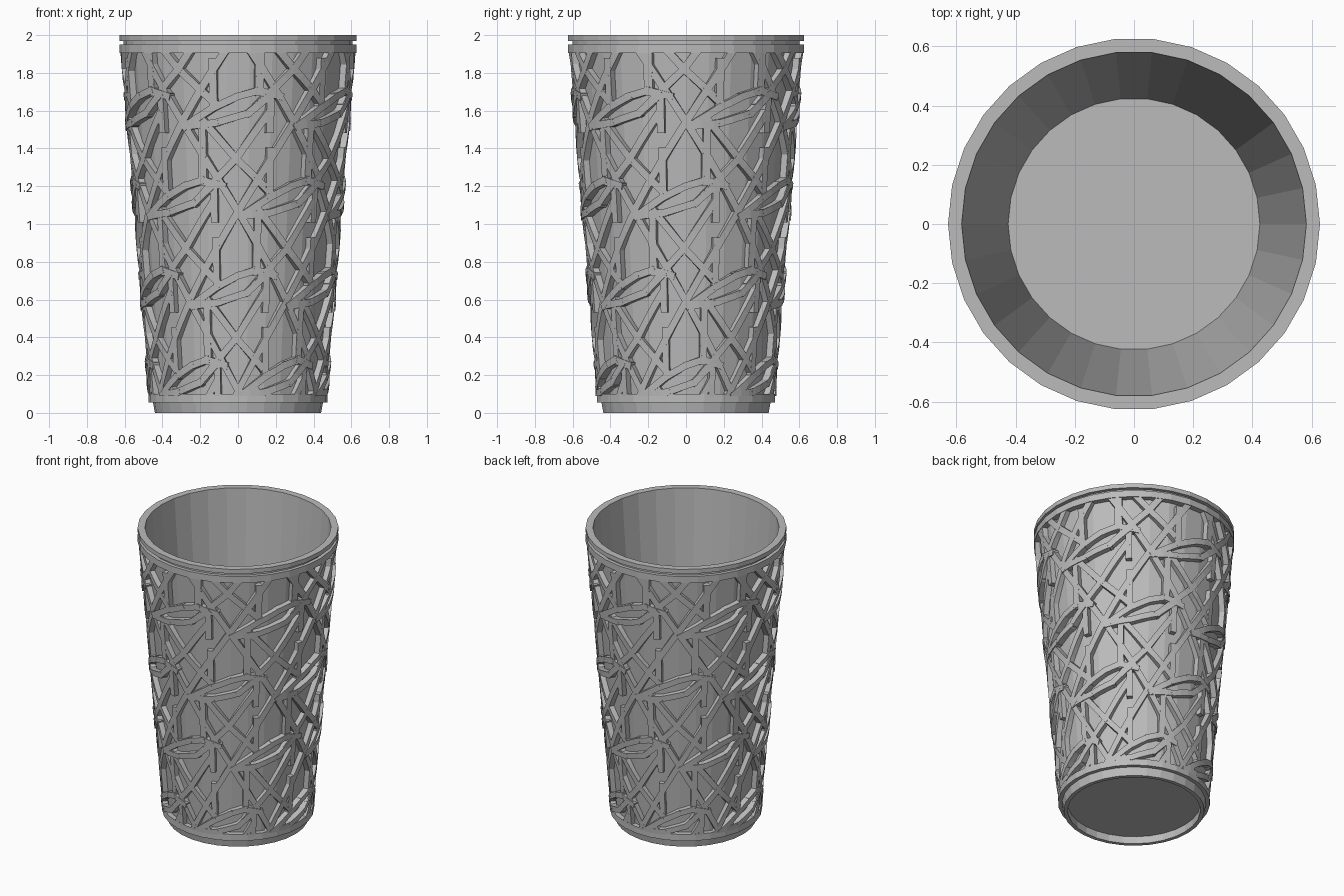
import bpy, bmesh
from math import sin, cos, pi, radians, atan2, hypot
from mathutils import Vector, Matrix

cube = bpy.data.objects.get("Cube")
if cube:
    bpy.data.objects.remove(cube, do_unlink=True)

# One plain grey for everything
grey = bpy.data.materials.new("plain grey")
grey.use_nodes = True
colour = (0.5, 0.5, 0.5, 1)
grey.diffuse_color = colour
grey.node_tree.nodes["Principled BSDF"].inputs["Base Color"].default_value = colour


def finish(bm, name):
    bmesh.ops.recalc_face_normals(bm, faces=bm.faces)
    mesh = bpy.data.meshes.new(name)
    bm.to_mesh(mesh)
    bm.free()
    mesh.materials.append(grey)
    obj = bpy.data.objects.new(name, mesh)
    bpy.context.collection.objects.link(obj)
    return obj


# Cup body: a lathed profile with base, rings, grooved lip and thin wall
SIDES = 30
profile = [(0, 0.05), (0.415, 0.05), (0.415, 0), (0.44, 0), (0.45, 0.055),
           (0.475, 0.055), (0.475, 0.1), (0.442, 0.1), (0.59, 1.905),
           (0.628, 1.905), (0.628, 1.95), (0.605, 1.95), (0.605, 1.97),
           (0.628, 1.97), (0.628, 2), (0.582, 2), (0.425, 0.08), (0, 0.08)]
bm = bmesh.new()
verts = [bm.verts.new((r, 0, z)) for r, z in profile]
edges = [bm.edges.new(pair) for pair in zip(verts, verts[1:])]
bmesh.ops.spin(bm, geom=verts + edges, cent=(0, 0, 0), axis=(0, 0, 1),
               angle=2 * pi, steps=SIDES, use_merge=True)
bmesh.ops.remove_doubles(bm, verts=bm.verts, dist=0.0001)
finish(bm, "cup_body")

# Lattice: flat strands in (arc, height, depth), later wrapped on the cone
RADIUS, WIDTH, ROW = 0.545, 0.038, 0.475
PIECE = 0.06
crossing = [
    [(0, 0), (0.285, -0.475)],                   # long diagonals
    [(0, 0), (-0.285, -0.475)],
    [(-0.12, -0.15), (-0.12, -0.4)],             # uprights
    [(0.1, -0.17), (0.1, -0.31)],
    [(-0.18, -0.49), (-0.18, -0.8)],
    [(0.16, -0.33), (0.16, -0.52)],
    [(-0.19, -0.45), (-0.01, -0.67), (0.17, -0.85)],   # short diagonals
    [(0.15, -0.43), (-0.01, -0.67), (-0.19, -0.86)],
]
lens = [
    [(-0.27, -0.5), (-0.12, -0.4), (0, -0.34), (0.1, -0.31), (0.21, -0.34)],
    [(-0.27, -0.5), (-0.11, -0.48), (0.05, -0.43), (0.16, -0.33)],
]


def strand(bm, a, b, lift):
    """Box along a-b, cut into short pieces so that it bends when wrapped."""
    a, b = Vector(a), Vector(b)
    d = b - a
    length = d.length + WIDTH * 0.7
    mid = (a + b) / 2
    place = (Matrix.Translation((mid.x, mid.y, 0.5 + lift / 2))
             @ Matrix.Rotation(atan2(d.y, d.x), 4, "Z")
             @ Matrix.Diagonal((length, WIDTH, 1 + lift, 1)))
    made = bmesh.ops.create_cube(bm, size=1, matrix=place)["verts"]
    along = d.normalized().to_3d()
    start = a.to_3d()
    for i in range(1, int(length / PIECE) + 1):
        faces = {f for v in made for f in v.link_faces}
        geom = list(faces) + list({e for f in faces for e in f.edges}) + made
        cut = bmesh.ops.bisect_plane(bm, geom=geom, plane_co=start + along * i * PIECE,
                                     plane_no=along)
        made += [g for g in cut["geom_cut"] if isinstance(g, bmesh.types.BMVert)]


def build_tile():
    bm = bmesh.new()
    for group, lift in ((crossing, 0), (lens, 0.15)):
        for path in group:
            for a, b in zip(path, path[1:]):
                strand(bm, a, b, lift)
    mesh = bpy.data.meshes.new("lattice_tile")
    bm.to_mesh(mesh)
    bm.free()
    return mesh


def wrap(co):
    t = (co.y - 0.1) / 1.8
    inner, outer = 0.436 + 0.148 * t, 0.474 + 0.148 * t
    r = inner + (outer - inner) * co.z
    u = co.x / RADIUS
    return Vector((r * sin(u), -r * cos(u), co.y))


tile = build_tile()
bm = bmesh.new()
for row in range(-2, 4):
    for col in range(6):
        before = len(bm.verts)
        bm.from_mesh(tile)
        bm.verts.ensure_lookup_table()
        turn = radians(60 * col + 30 * (row % 2)) * RADIUS
        bmesh.ops.translate(bm, verts=bm.verts[before:],
                            vec=(turn, 1.066 + ROW * row, 0))
bpy.data.meshes.remove(tile)

# Trim the lattice between the two rings, then wrap it
for height, side in ((0.09, -1), (1.915, 1)):
    bmesh.ops.bisect_plane(bm, geom=bm.verts[:] + bm.edges[:] + bm.faces[:],
                           plane_co=(0, height, 0), plane_no=(0, side, 0),
                           clear_outer=True)
for v in bm.verts:
    v.co = wrap(v.co)
finish(bm, "lattice_sleeve")
